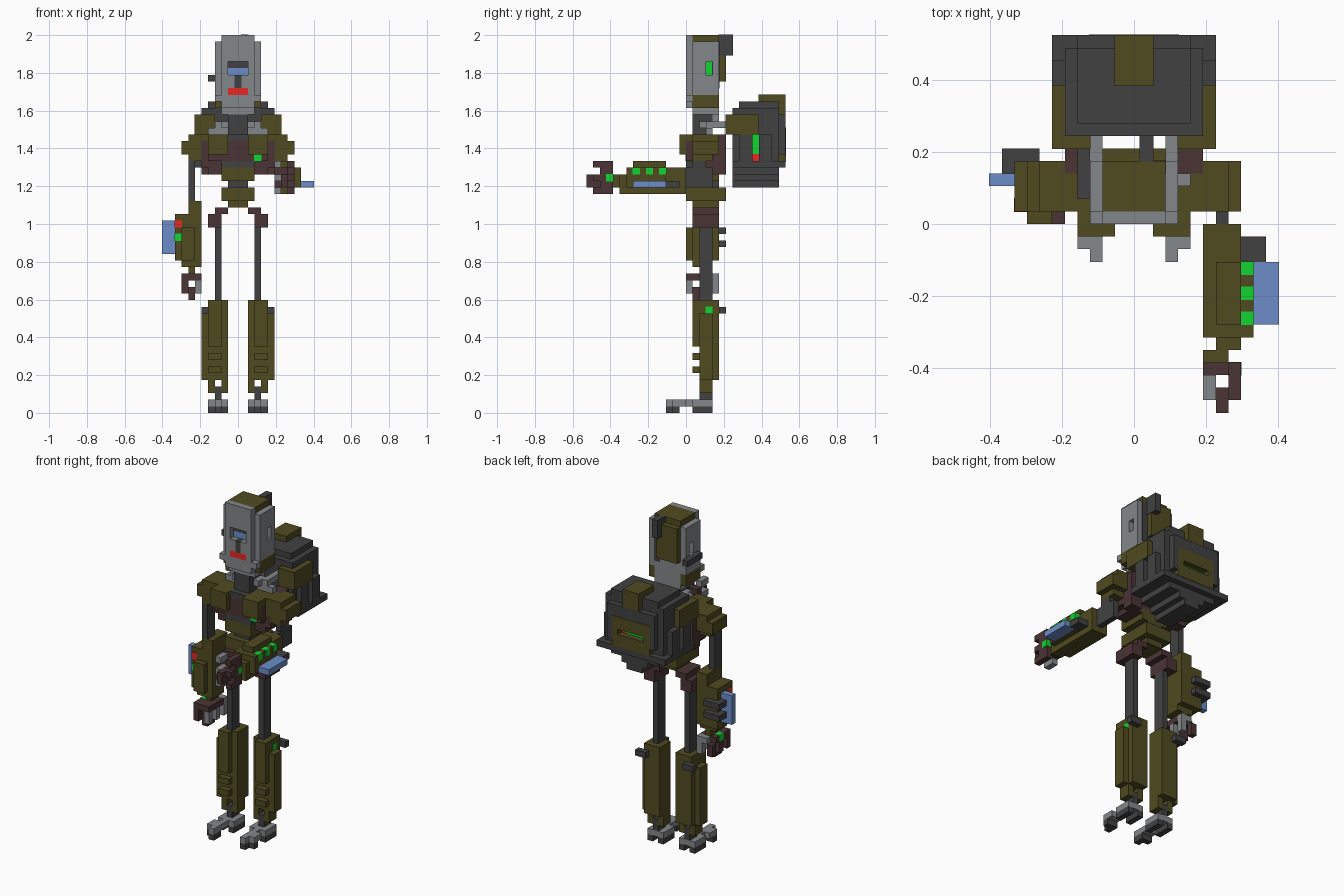
import bpy
import bmesh
from mathutils import Vector

if "Cube" in bpy.data.objects:
    bpy.data.objects.remove(bpy.data.objects["Cube"], do_unlink=True)

CELL = 2 / 57


def material(name, red_part, green_part, blue_part):
    mat = bpy.data.materials.new(name)
    mat.use_nodes = True
    colour = (red_part, green_part, blue_part, 1)
    mat.diffuse_color = colour
    mat.node_tree.nodes["Principled BSDF"].inputs["Base Color"].default_value = colour
    return mat


olive = material("olive armour", .08, .07, .015)
dark = material("dark metal", .053, .053, .053)
light = material("light metal", .23, .245, .255)
brown = material("red brown", .07, .034, .034)
blue = material("blue glass", .15, .27, .58)
green = material("green lamp", .007, .65, .032)
red = material("red lamp", .8, .021, .017)


def block(name, mat, xa, xb, ya, yb, za, zb, grow=0.0):
    """Block of whole cells, both end cells included; x cells are centred."""
    low = Vector((xa - .5 - grow, ya - grow, za - grow)) * CELL
    high = Vector((xb + .5 + grow, yb + 1 + grow, zb + 1 + grow)) * CELL
    bm = bmesh.new()
    bmesh.ops.create_cube(bm, size=1)
    for vert in bm.verts:
        vert.co = [low[i] if vert.co[i] < 0 else high[i] for i in range(3)]
    mesh = bpy.data.meshes.new(name)
    bm.to_mesh(mesh)
    bm.free()
    mesh.materials.append(mat)
    obj = bpy.data.objects.new(name, mesh)
    bpy.context.collection.objects.link(obj)


def both(name, mat, xa, xb, *rest):
    block("left_" + name, mat, xa, xb, *rest)
    block("right_" + name, mat, -xb, -xa, *rest)


# feet
both("foot_bar", light, 3, 3, -3, 3, 1, 1)
both("outer_toe", light, 4, 4, -2, -1, 1, 1)
both("toe_pad", dark, 3, 3, -3, -2, 0, 0)
both("outer_toe_pad", dark, 4, 4, -2, -2, 0, 0)
for side_name, x in (("inner", 2), ("outer", 4)):
    both(side_name + "_heel", light, x, x, 1, 3, 1, 1)
    both(side_name + "_heel_pad", dark, x, x, 1, 3, 0, 0)
    both(side_name + "_shin_tip", olive, x, x, 2, 3, 3, 4)
both("ankle", dark, 3, 3, 2, 3, 2, 3)

# lower legs
both("shin", olive, 2, 4, 2, 4, 5, 16)
both("shin_side", olive, 5, 5, 2, 3, 5, 14)
both("shin_plate", olive, 3, 4, 1, 1, 10, 16)
for z in (6, 8):
    both("shin_ridge", olive, 3, 4, 1, 1, z, z)
both("knee_knob", dark, 4, 5, 5, 5, 15, 15)
block("left_knee_lamp", green, 4, 4, 3, 3, 15, 15, .03)

# thighs and hips
both("thigh", dark, 3, 3, 2, 3, 17, 27)
both("hip", brown, 3, 4, 1, 4, 28, 29)
both("hip_joint", brown, 2, 3, 1, 4, 30, 30)
block("pelvis", olive, -2, 2, 0, 5, 32, 33)
block("pelvis_base", olive, -1, 1, 1, 4, 31, 31)

# torso
block("waist", dark, -1, 1, 1, 4, 34, 34)
block("belly", olive, -2, 2, 0, 4, 35, 36)
both("chest_lower", brown, 3, 4, 1, 4, 36, 36)
block("chest_band", dark, -2, 2, 0, 0, 37, 37)
block("chest_base", brown, -4, 4, 1, 4, 37, 37)
block("chest", brown, -4, 4, 0, 4, 38, 40)
both("chest_side", brown, 5, 5, 1, 4, 37, 40)
both("shoulder_blade", brown, 4, 5, 4, 5, 36, 41)
both("chest_pad", olive, 2, 4, -1, 1, 39, 41)
both("chest_top", olive, 2, 4, 2, 3, 41, 41)
block("chest_lamp", green, 3, 3, 0, 0, 38, 38, .05)
block("sternum", dark, -1, 1, 0, 3, 41, 41)
both("collar_tube", light, 2, 4, 3, 3, 42, 42)
both("collar_clip", light, 2, 2, 2, 3, 43, 43)
both("pack_tube", light, 3, 3, 3, 6, 43, 43)

# shoulders
both("shoulder", olive, 5, 7, 1, 4, 39, 41)
both("shoulder_base", olive, 6, 7, 1, 3, 38, 38)
both("shoulder_cap", olive, 8, 8, 1, 4, 39, 40)

# neck and head
block("neck", dark, -1, 1, 1, 3, 42, 44)
block("neck_back", light, -1, 1, 4, 4, 43, 47)
block("head_base", light, -2, 2, 1, 4, 48, 49)
block("head_core", olive, -2, 2, 1, 4, 50, 55)
block("head_back", olive, -2, 1, 5, 5, 50, 55)
block("head_cap", olive, -2, 2, 1, 4, 56, 56)
both("head_side_front", light, 3, 3, 1, 2, 48, 55)
both("head_side_back", light, 3, 3, 4, 4, 48, 55)
both("head_side_top", light, 3, 3, 3, 3, 53, 55)
both("head_side_base", light, 3, 3, 3, 3, 48, 50)
both("head_lamp", green, 2, 2, 3, 3, 51, 52, .04)
both("jaw", olive, 3, 3, 1, 4, 46, 47)
both("jaw_front", light, 3, 3, 0, 0, 47, 47)
block("brow", light, -2, 2, 0, 0, 53, 56)
both("cheek", light, 2, 2, 0, 0, 46, 52)
both("cheek_inner", light, 1, 1, 0, 0, 49, 50)
block("chin", light, -1, 1, 0, 0, 46, 47)
block("jaw_base", light, -2, 2, 1, 4, 45, 47)
block("face_recess", dark, -1, 1, 1, 1, 52, 52, .04)
block("visor", blue, -1, 1, 1, 1, 51, 51, .06)
block("nose", dark, 0, 0, 0, 0, 49, 50)
block("mouth", red, -1, 1, 0, 0, 48, 48)
block("ear_knob", dark, -4, -4, 2, 5, 50, 50)
block("head_strip", dark, 2, 2, 4, 4, 49, 55, .06)
block("aerial", dark, 1, 1, 5, 6, 54, 56, .06)

# backpack, tapering underneath
block("pack_keel", dark, -1, 1, 7, 13, 34, 34)
block("pack_underside", dark, -2, 2, 7, 13, 35, 35)
block("pack_base", dark, -4, 4, 7, 13, 36, 36)
block("pack_flange", dark, -6, 6, 7, 14, 37, 37)
block("pack_body", dark, -5, 5, 7, 12, 38, 44)
block("pack_upper", dark, -5, 5, 7, 13, 45, 45)
block("pack_top", dark, -4, 4, 8, 13, 46, 46)
block("pack_handle", olive, -1, 1, 11, 14, 45, 47, .03)
both("pack_wing", olive, 4, 6, 6, 10, 42, 44, .03)
both("pack_side_front", dark, 6, 6, 8, 9, 38, 41)
both("pack_side_back", dark, 6, 6, 11, 12, 38, 41)
both("pack_side_lamp", green, 5, 5, 10, 10, 39, 41, .04)
both("pack_side_light", red, 5, 5, 10, 10, 38, 38, .05)

# rear plate with a sunken lamp slit
block("pack_rear", dark, -5, 5, 13, 13, 38, 44)
both("pack_rear_edge", dark, 4, 4, 14, 14, 39, 44)
block("pack_rear_top", dark, -3, 3, 14, 14, 43, 44)
block("plate_top", olive, -3, 3, 14, 14, 41, 42, .06)
block("plate_base", olive, -3, 3, 14, 14, 38, 39, .06)
both("plate_end", olive, 3, 3, 14, 14, 40, 40, .06)
block("pack_slit", green, -2, 1, 13, 13, 40, 40, .04)
block("pack_slit_end", red, 2, 2, 13, 13, 40, 40, .05)

# left arm, reaching forward
block("left_upper_arm", dark, 7, 7, 1, 2, 37, 37)
block("left_elbow", dark, 7, 7, 0, 3, 34, 36)
block("left_forearm", olive, 6, 8, -9, -1, 33, 36)
block("left_forearm_side", olive, 9, 9, -9, -4, 34, 36)
block("left_forearm_ridge", olive, 7, 8, -8, -4, 37, 37)
block("left_forearm_tip", olive, 7, 8, -10, -10, 33, 35)
block("left_wrist", olive, 6, 7, -11, -11, 34, 35)
block("left_arm_fin", dark, 9, 10, -3, -2, 34, 34)
block("left_arm_panel", blue, 10, 11, -8, -4, 34, 34)
for y in (-8, -6, -4):
    block("left_arm_lamp", green, 9, 9, y, y, 36, 36, .04)
block("left_palm", brown, 6, 8, -12, -12, 34, 36)
block("left_hand_lamp", green, 8, 8, -12, -12, 35, 35, .05)
for z in (33, 35, 37):
    block("left_thumb_side", light, 6, 6, -14, -13, z, z)
    block("left_finger", brown, 8, 8, -14, -12, z, z)
block("left_knuckle", brown, 8, 8, -13, -13, 34, 36)
block("left_fingertip", brown, 7, 7, -15, -14, 34, 35)

# right arm, hanging down
block("right_upper_arm", dark, -7, -7, 1, 2, 32, 37)
block("right_forearm", olive, -7, -6, 1, 4, 23, 31)
block("right_forearm_outer", olive, -8, -8, 1, 4, 23, 29)
block("right_forearm_side", olive, -9, -9, 1, 4, 23, 29)
block("right_forearm_ridge", olive, -8, -7, 0, 0, 23, 27)
block("right_forearm_tip", olive, -8, -6, 1, 3, 22, 22)
block("right_wrist", olive, -7, -7, 2, 3, 21, 21)
block("right_arm_panel", blue, -11, -10, 3, 3, 24, 28)
for z in (25, 27):
    block("right_arm_fin", dark, -10, -8, 5, 5, z, z)
    block("right_fin_root", dark, -10, -10, 4, 4, z, z)
block("right_arm_light", red, -9, -9, 1, 1, 28, 28, .05)
block("right_arm_lamp", green, -9, -9, 1, 1, 26, 26, .05)
block("right_palm", brown, -8, -6, 0, 3, 20, 20)
block("right_hand_lamp", green, -8, -8, 2, 2, 20, 20, .05)
block("right_hand_back", light, -7, -6, 4, 4, 20, 20)
for y in (0, 2, 4):
    block("right_thumb_side", light, -6, -6, y, y, 18, 19)
    block("right_finger", brown, -8, -8, y, y, 18, 19)
block("right_fingertip", brown, -7, -7, 1, 2, 17, 18)
